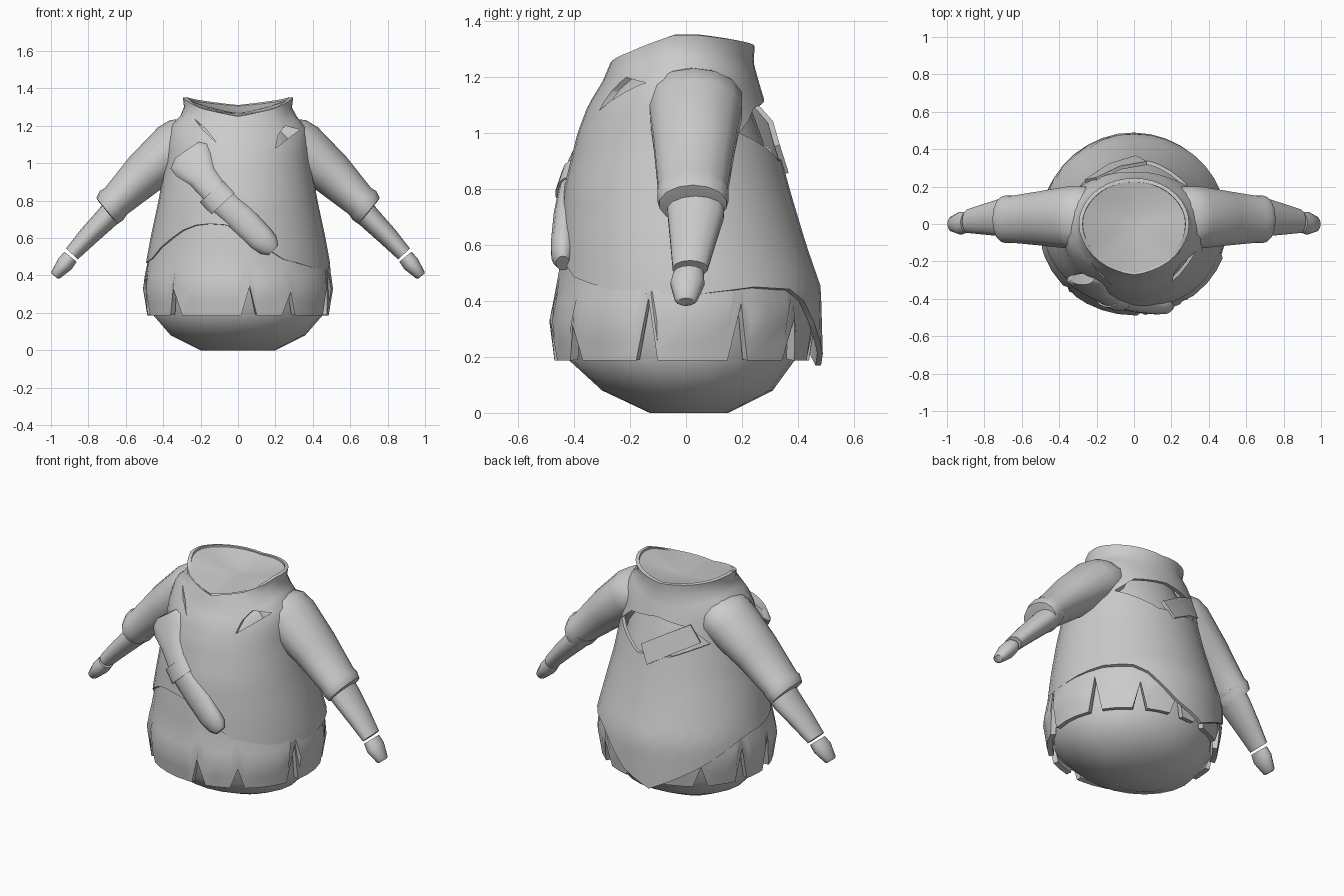
import bpy, bmesh, math
from mathutils import Vector

if "Cube" in bpy.data.objects:
    bpy.data.objects.remove(bpy.data.objects["Cube"])

grey = bpy.data.materials.new("plain grey")
grey.diffuse_color = (0.6, 0.6, 0.6, 1)
grey.use_nodes = True
grey.node_tree.nodes["Principled BSDF"].inputs["Base Color"].default_value = grey.diffuse_color


def make(name, bm):
    bmesh.ops.recalc_face_normals(bm, faces=bm.faces)
    me = bpy.data.meshes.new(name)
    bm.to_mesh(me)
    bm.free()
    ob = bpy.data.objects.new(name, me)
    bpy.context.collection.objects.link(ob)
    me.materials.append(grey)
    return ob


def bake(ob):
    """Replace the mesh by its modified result."""
    dg = bpy.context.evaluated_depsgraph_get()
    me = bpy.data.meshes.new_from_object(ob.evaluated_get(dg))
    ob.modifiers.clear()
    ob.data = me


def smooth(ob, angle=35):
    bpy.ops.object.select_all(action='DESELECT')
    ob.select_set(True)
    bpy.context.view_layer.objects.active = ob
    bpy.ops.object.shade_smooth_by_angle(angle=math.radians(angle))


def lerp(table, t):
    """Piecewise linear lookup; the first column is the key."""
    if t <= table[0][0]:
        return table[0][1:]
    for p, q in zip(table, table[1:]):
        if t <= q[0]:
            f = (t - p[0]) / (q[0] - p[0])
            return [u + (v - u) * f for u, v in zip(p[1:], q[1:])]
    return table[-1][1:]


def surface(profile, z, deg):
    """Point on an oval body; 0 degrees is the front, 90 is +x."""
    rx, front, back = lerp(profile, z)
    a = math.radians(deg)
    return Vector((rx * math.sin(a),
                   (front + back) / 2 - (back - front) / 2 * math.cos(a), z))


def loft(name, rings, caps):
    bm = bmesh.new()
    rows = [[bm.verts.new(p) for p in r] for r in rings]
    n = len(rows[0])
    for lo, hi in zip(rows, rows[1:]):
        for i in range(n):
            j = (i + 1) % n
            bm.faces.new((lo[i], lo[j], hi[j], hi[i]))
    if caps:
        bm.faces.new(rows[0])
        bm.faces.new(rows[-1])
    return make(name, bm)


def shell(name, profile, hem, rim, angles, rows, thick):
    """Cloth ring with a shaped lower hem and upper rim."""
    rings = []
    for k in range(rows + 1):
        t = k / rows
        rings.append([surface(profile, lerp(hem, a)[0] * (1 - t)
                              + lerp(rim, a)[0] * t, a) for a in angles])
    ob = loft(name, rings, False)
    mod = ob.modifiers.new("thickness", 'SOLIDIFY')
    mod.thickness = thick
    mod.offset = -1
    return ob


def tube(name, stations, sides=14):
    """Oval limb in the xz plane: x, y, z, half width, half depth."""
    s, e = stations[0], stations[-1]
    d = Vector((e[0] - s[0], 0, e[2] - s[2])).normalized()
    across = Vector((-d.z, 0, d.x))
    rings = []
    for x, y, z, w, h in stations:
        rings.append([Vector((x, y, z)) + across * w * math.cos(a)
                      + Vector((0, h * math.sin(a), 0))
                      for a in (2 * math.pi * i / sides for i in range(sides))])
    ob = loft(name, rings, True)
    smooth(ob, 40)
    return ob


def cut(ob, name, outline, y0, y1):
    """Tear a hole of the given xz outline."""
    cutter = loft(name, [[(x, y, z) for x, z in outline] for y in (y0, y1)], True)
    cutter.hide_render = True
    cutter.hide_set(True)
    mod = ob.modifiers.new(name, 'BOOLEAN')
    mod.operation = 'DIFFERENCE'
    mod.solver = 'EXACT'
    mod.object = cutter
    return cutter


# Rounded body under the cloth
body_profile = [(0, .20, -.13, .15), (.08, .36, -.30, .31), (.19, .455, -.42, .39),
                (.45, .455, -.43, .42), (.8, .385, -.40, .33), (1.0, .34, -.34, .265),
                (1.12, .31, -.28, .22), (1.2, .25, -.21, .19), (1.22, .12, -.1, .1)]
body = loft("body", [[surface(body_profile, p[0], a) for a in range(0, 360, 15)]
                     for p in body_profile], True)
smooth(body, 50)

# Skirt with triangular notches along its lower edge
skirt_profile = [(.19, .485, -.47, .44), (.34, .51, -.49, .465), (.45, .488, -.46, .455),
                 (.6, .455, -.445, .41), (.75, .42, -.425, .36)]
notches = [(7, .34), (34, .31), (74, .41), (116, .39), (147, .34), (173, .33),
           (193, .33), (222, .31), (252, .39), (279, .39), (317, .33)]
skirt_hem = [(0, .187)]
for a, top in notches:
    skirt_hem += [(a - 5, .187), (a, top), (a + 5, .187)]
skirt_hem.append((360, .187))
angles = sorted({h[0] for h in skirt_hem[:-1]}
                | {a for a in range(0, 360, 10)
                   if all(abs(a - n[0]) > 7 for n in notches)})
skirt = shell("skirt", skirt_profile, skirt_hem, [(0, .75)], angles, 8, .03)
bake(skirt)
smooth(skirt)

# Tunic with a slanting ragged hem, broad shoulders and a dipped collar
tunic_profile = [(.17, .495, -.47, .49), (.45, .495, -.467, .482), (.6, .468, -.457, .43),
                 (.8, .425, -.437, .37), (1.0, .39, -.388, .318), (1.1, .385, -.35, .285),
                 (1.19, .37, -.295, .258), (1.24, .325, -.275, .243),
                 (1.27, .285, -.262, .24), (1.35, .295, -.25, .25)]
tunic_hem = [(0, .655), (28, .49), (60, .43), (90, .42), (120, .45), (145, .44),
             (170, .25), (190, .17), (225, .32), (255, .46), (270, .47), (288, .48),
             (300, .55), (325, .665), (345, .68), (360, .655)]
tunic_rim = [(0, 1.25), (40, 1.29), (80, 1.35), (100, 1.35), (180, 1.31),
             (260, 1.35), (280, 1.35), (320, 1.29), (360, 1.25)]
tunic = shell("tunic", tunic_profile, tunic_hem, tunic_rim, range(0, 360, 10), 18, .02)
cutters = [
    cut(tunic, "back_tear_cutter", [(.3, 1.0), (.2, 1.09), (0, 1.12), (-.2, 1.09),
                                    (-.3, 1.0), (-.12, .92), (.1, .9)], .1, .6),
    cut(tunic, "chest_tear_cutter", [(.2, 1.08), (.215, 1.15), (.25, 1.2), (.33, 1.18)],
        -.6, -.1),
    cut(tunic, "chest_slit_cutter", [(-.235, 1.24), (-.17, 1.18), (-.115, 1.11),
                                     (-.185, 1.175)], -.6, -.1)]
bake(tunic)
smooth(tunic, 40)
for c in cutters:
    bpy.data.objects.remove(c)

# Saddle shaped closure of the neck, just inside the collar rim
rings = []
for f in (.97, .8, .55, .3, .1):
    ring = []
    for a in range(0, 360, 15):
        p = surface(tunic_profile, lerp(tunic_rim, a)[0], a)
        ring.append((p.x * f, p.y * f, 1.27 + (p.z - 1.27) * f ** 1.5))
    rings.append(ring)
neck = loft("neck_closure", rings, False)
bm = bmesh.new()
bm.from_mesh(neck.data)
bmesh.ops.holes_fill(bm, edges=[e for e in bm.edges if e.is_boundary
                                and e.verts[0].co.xy.length < .1], sides=0)
bmesh.ops.recalc_face_normals(bm, faces=bm.faces)
if sum(f.normal.z for f in bm.faces) < 0:
    bmesh.ops.reverse_faces(bm, faces=bm.faces)
bm.to_mesh(neck.data)
bm.free()
smooth(neck, 60)

# Strap crossing the tear in the back
bm = bmesh.new()
for x, z in ((-.23, 1.06), (-.1, .99), (.04, .905)):
    for dx, dz in ((-.03, -.05), (.03, .05)):
        p = surface(tunic_profile, z + dz, 180 - math.degrees(math.asin((x + dx) / .39)))
        bm.verts.new((x + dx, p.y + .002, z + dz))
bm.verts.ensure_lookup_table()
for i in (0, 2):
    bm.faces.new([bm.verts[i + k] for k in (0, 1, 3, 2)])
strap = make("back_strap", bm)
mod = strap.modifiers.new("thickness", 'SOLIDIFY')
mod.thickness = .02
mod.offset = 0
bake(strap)
smooth(strap)

# Arms on both sides
for side, s in (("right", 1), ("left", -1)):
    def limb(part, stations):
        tube(side + "_" + part, [(s * x, y, z, w, h) for x, y, z, w, h in stations])
    limb("sleeve", [(.21, .02, 1.15, .11, .16), (.27, .03, 1.12, .145, .175),
                    (.335, .035, 1.08, .145, .17), (.50, .03, .945, .12, .147),
                    (.655, .025, .795, .092, .127), (.675, .025, .775, .1, .131),
                    (.70, .025, .745, .09, .122), (.702, .025, .743, .07, .108)])
    limb("forearm", [(.64, .035, .775, .068, .108), (.71, .035, .70, .062, .102),
                     (.80, .025, .61, .054, .083), (.888, .015, .515, .043, .064)])
    limb("hand", [(.895, .01, .50, .042, .055), (.925, .005, .462, .046, .062),
                  (.975, 0, .402, .029, .04), (.98, 0, .396, .022, .03)])

# Sheathed blade hanging across the front
tube("blade_grip", [(-.275, -.295, 1.07, .075, .03), (-.26, -.30, 1.04, .122, .04),
                    (-.235, -.325, .995, .115, .044), (-.19, -.36, .93, .08, .044),
                    (-.11, -.405, .83, .07, .045)])
tube("blade_band", [(-.14, -.395, .85, .086, .05), (-.08, -.415, .785, .086, .052)])
tube("blade_sheath", [(-.10, -.41, .81, .074, .042), (.02, -.428, .70, .078, .046),
                      (.12, -.438, .60, .073, .046), (.165, -.44, .56, .062, .042),
                      (.19, -.44, .535, .035, .025)])
